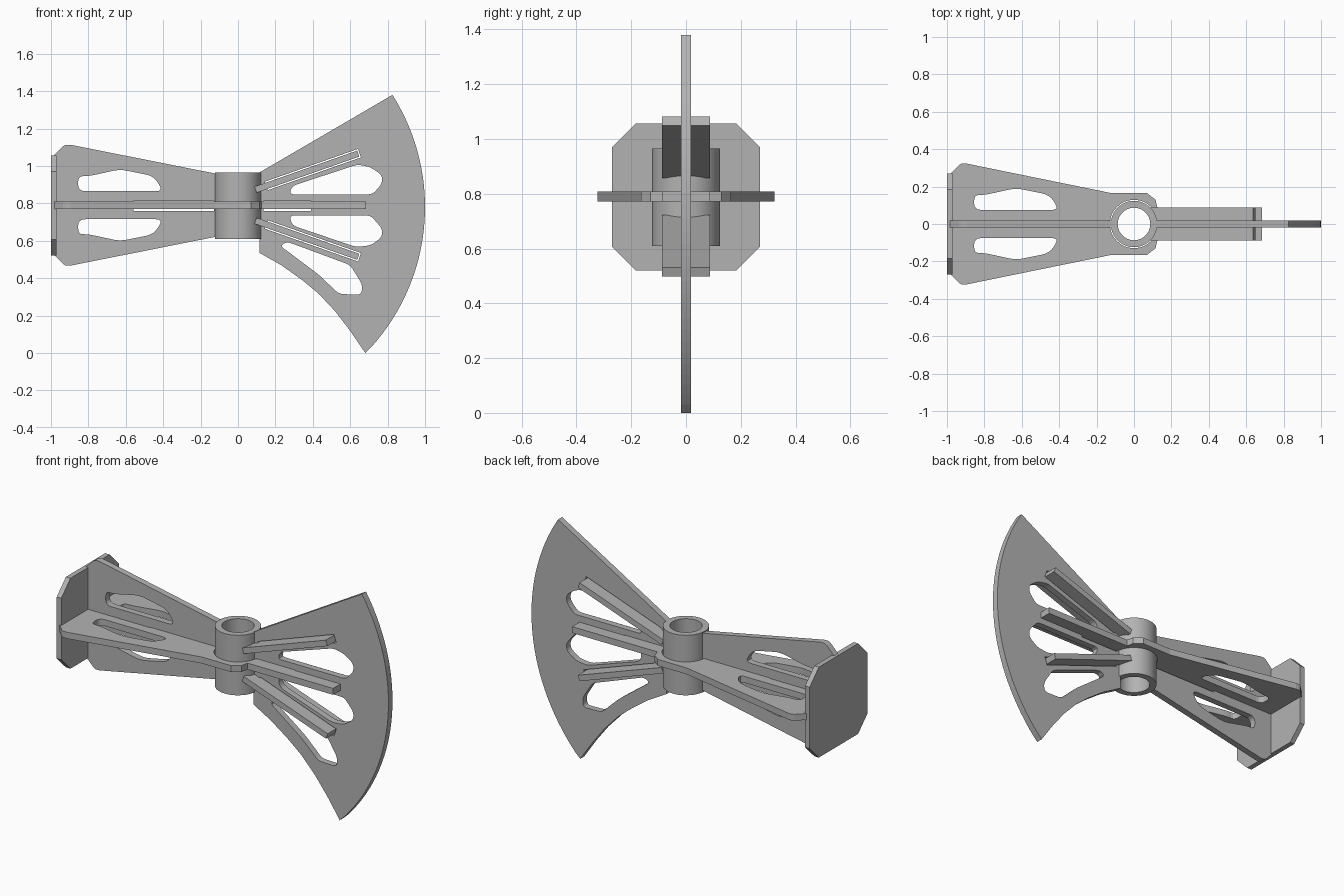
import bpy, bmesh
from math import pi, sin, cos, atan2, hypot
from mathutils import Vector

cube = bpy.data.objects.get("Cube")
if cube:
    bpy.data.objects.remove(cube)

grey = bpy.data.materials.new("plain_grey")
grey.use_nodes = True
colour = (0.45, 0.45, 0.45, 1)
grey.diffuse_color = colour
grey.node_tree.nodes["Principled BSDF"].inputs["Base Color"].default_value = colour

MID = 0.79      # height of the horizontal centre plane
HALF = 0.019    # half thickness of the sheet parts
FRONT = (pi / 2, 0, 0)
SIDE = (pi / 2, 0, pi / 2)


def circle(r, n=48):
    return [(r * cos(2 * pi * i / n), r * sin(2 * pi * i / n)) for i in range(n)]


def rounded(points, r=0.025, steps=4):
    """Replace every corner by a short curve."""
    pts, out = [Vector(p) for p in points], []
    for i, p in enumerate(pts):
        a, b = pts[i - 1] - p, pts[(i + 1) % len(pts)] - p
        a *= min(r / a.length, 0.45)
        b *= min(r / b.length, 0.45)
        for k in range(steps + 1):
            t = k / steps
            out.append(tuple(p + a * (1 - t) ** 2 + b * t ** 2))
    return out


def mirror(points):
    """Close a half outline by reflecting it across the x axis."""
    return points + [(x, -y) for x, y in reversed(points)]


def flip(points):
    return [(x, -y) for x, y in points]


def bar(a, b, half):
    """Rectangle around the segment from a to b."""
    a, b = Vector(a), Vector(b)
    n = (b - a).orthogonal().normalized() * half
    return [tuple(p) for p in (a + n, b + n, b - n, a - n)]


def plate(name, outline, holes=(), half=HALF, rot=(0, 0, 0), loc=(0, 0, 0)):
    """Extruded flat outline with holes."""
    cu = bpy.data.curves.new(name, 'CURVE')
    cu.dimensions = '2D'
    cu.fill_mode = 'BOTH'
    cu.extrude = half
    for loop in [outline, *holes]:
        s = cu.splines.new('POLY')
        s.points.add(len(loop) - 1)
        for p, (x, y) in zip(s.points, loop):
            p.co = (x, y, 0, 1)
        s.use_cyclic_u = True
    tmp = bpy.data.objects.new(name + "_curve", cu)
    bpy.context.collection.objects.link(tmp)
    dg = bpy.context.evaluated_depsgraph_get()
    me = bpy.data.meshes.new_from_object(tmp.evaluated_get(dg))
    bpy.data.objects.remove(tmp)
    bm = bmesh.new()
    bm.from_mesh(me)
    bmesh.ops.remove_doubles(bm, verts=bm.verts, dist=0.0001)
    bmesh.ops.recalc_face_normals(bm, faces=bm.faces)
    for f in bm.faces:
        f.smooth = False
        f.material_index = 0
    bm.to_mesh(me)
    bm.free()
    me.name = name
    me.materials.clear()
    me.materials.append(grey)
    ob = bpy.data.objects.new(name, me)
    ob.rotation_euler = rot
    ob.location = loc
    bpy.context.collection.objects.link(ob)
    return ob


# Hub tube
hub = plate("hub", circle(0.124), [circle(0.087)], half=0.178, loc=(0, 0, MID - 0.003))
bpy.context.view_layer.objects.active = hub
hub.select_set(True)
bpy.ops.object.shade_smooth_by_angle(angle=0.6)
hub.select_set(False)

# Lightening hole shared by the tail plates
tail_hole = rounded([(-0.855, 0.155), (-0.8, 0.155), (-0.63, 0.192), (-0.45, 0.155),
                     (-0.4, 0.075), (-0.855, 0.075)], 0.04)

# Horizontal plate: tail and middle rib in one piece
plate("horizontal_plate",
      mirror([(-0.99, 0.26), (-0.935, 0.315), (-0.92, 0.323), (-0.895, 0.323),
              (-0.12, 0.165), (0.07, 0.165), (0.115, 0.13), (0.125, 0.088), (0.685, 0.088)]),
      [tail_hole, flip(tail_hole), circle(0.129)], loc=(0, 0, MID))

# Vertical tail plate
plate("vertical_tail_plate",
      mirror([(-0.99, 0.26), (-0.935, 0.315), (-0.92, 0.323), (-0.895, 0.323), (-0.115, 0.168)]),
      [tail_hole, flip(tail_hole), bar((-0.56, -0.004), (-0.128, -0.004), 0.026)],
      rot=FRONT, loc=(0, 0, MID))

# Chamfered end plate
plate("end_plate",
      mirror([(-0.27, 0.182), (-0.184, 0.268), (0.184, 0.268), (0.27, 0.182)]),
      half=0.015, rot=SIDE, loc=(-0.985, 0, MID - 0.002))

# Fan plate: arc on the outer edge, hollow curve below
cx, cz, radius = -0.12, 0.78, 1.12
start, end = atan2(-cz, 0.677 - cx), atan2(1.38 - cz, 0.826 - cx)
arc = [(cx + radius * cos(start + (end - start) * i / 32),
        cz + radius * sin(start + (end - start) * i / 32)) for i in range(33)]
arc = [(x, max(z, 0)) for x, z in arc]
lower_edge = [(0.115, 0.535), (0.23, 0.47), (0.34, 0.392), (0.43, 0.318),
              (0.52, 0.222), (0.6, 0.118)]
fan_holes = [
    rounded([(0.275, 0.848), (0.29, 0.893), (0.64, 1.008), (0.71, 0.993), (0.77, 0.95),
             (0.77, 0.905), (0.72, 0.848)]),
    rounded([(0.275, 0.735), (0.71, 0.735), (0.77, 0.665), (0.77, 0.62), (0.71, 0.575),
             (0.63, 0.567), (0.29, 0.682)]),
    rounded([(0.225, 0.573), (0.262, 0.595), (0.6, 0.47), (0.665, 0.365), (0.66, 0.312),
             (0.54, 0.315), (0.43, 0.42), (0.33, 0.495)]),
]
slots = [bar((0.135, MID - 0.004), (0.39, MID - 0.004), 0.026)]

# Slanted ribs, with matching slots in the fan
for name, s in (("upper", 1), ("lower", -1)):
    inner, outer = Vector((0.094, MID + s * 0.083)), Vector((0.643, MID + s * 0.276))
    along = (outer - inner).normalized()
    slots.append(bar(inner + along * 0.06, outer + along * 0.007, 0.024))
    plate(name + "_rib", bar(inner, outer, 0.017), half=0.087, rot=FRONT)

plate("fan_plate", lower_edge + arc + [(0.115, 0.965)], fan_holes + slots, rot=FRONT)
